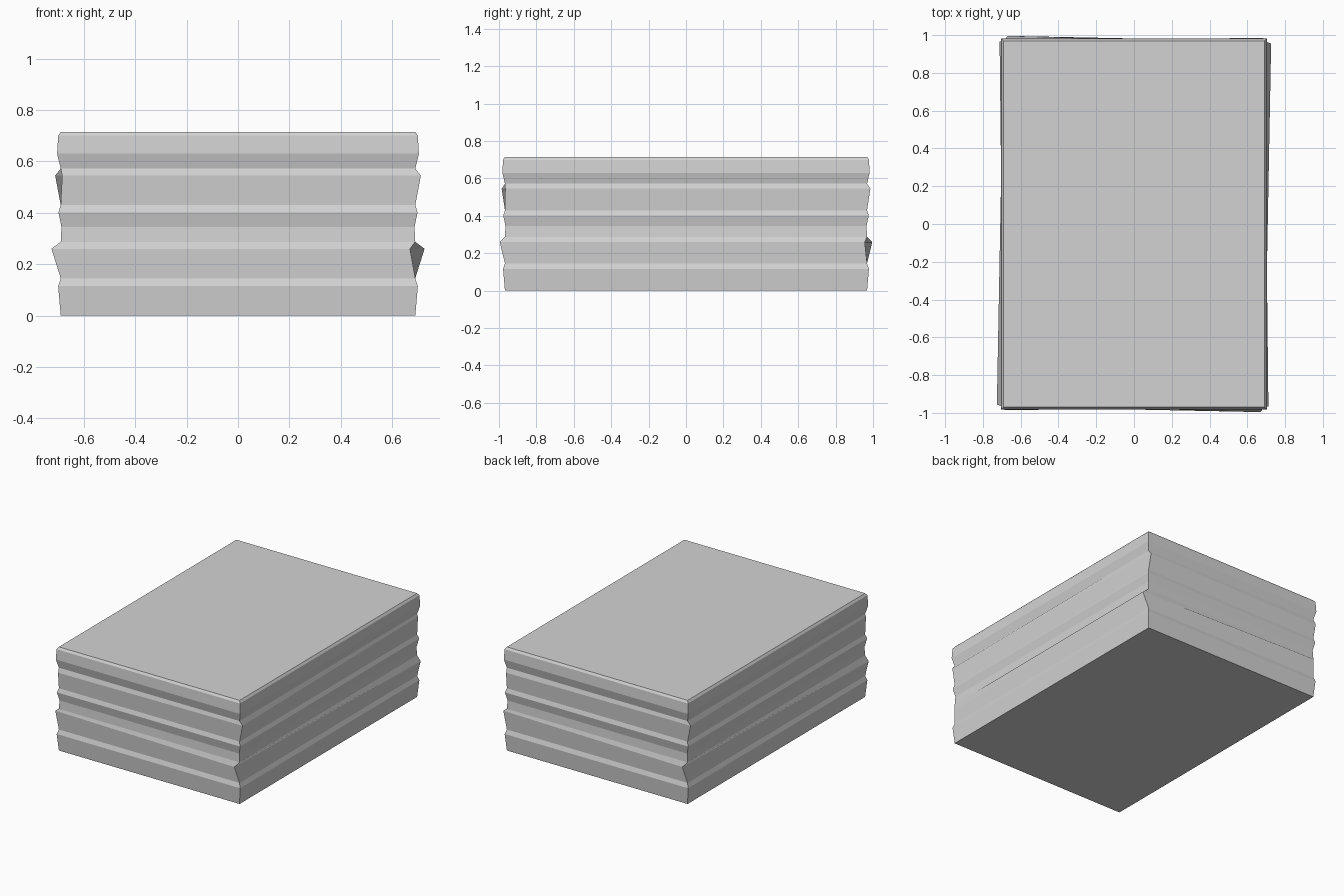
import bpy
import bmesh
from mathutils import Matrix, Vector

cube = bpy.data.objects.get("Cube")
if cube:
    bpy.data.objects.remove(cube, do_unlink=True)

# Plain grey material
grey = bpy.data.materials.new("light_grey")
grey.use_nodes = True
colour = (0.65, 0.65, 0.65, 1)
grey.diffuse_color = colour
grey.node_tree.nodes["Principled BSDF"].inputs["Base Color"].default_value = colour

# Stack outline: height, outward bulge, twist about z in radians
HALF_X, HALF_Y = 0.69, 0.968
LEVELS = [
    (0.0, 0.0, 0), (0.115, 0.01, 0),
    (0.145, 0.0, 0), (0.26, 0.008, -0.029),
    (0.287, 0.0, 0), (0.345, -0.003, 0), (0.402, 0.009, 0),
    (0.43, 0.0, 0), (0.545, 0.008, 0.014),
    (0.572, 0.0, 0), (0.63, 0.014, 0), (0.70, 0.01, 0), (0.715, 0.0, 0),
]
CORNERS = [(-1, -1), (1, -1), (1, 1), (-1, 1)]


def add_ring(bm, z, bulge, twist):
    turn = Matrix.Rotation(twist, 3, "Z")
    return [bm.verts.new(turn @ Vector((sx * (HALF_X + bulge), sy * (HALF_Y + bulge), z)))
            for sx, sy in CORNERS]


# Layered stack, lofted ring by ring
bm = bmesh.new()
rings = [add_ring(bm, *level) for level in LEVELS]
for low, high in zip(rings, rings[1:]):
    for i in range(4):
        j = (i + 1) % 4
        bm.faces.new((low[i], low[j], high[j], high[i]))
bm.faces.new(rings[0][::-1])
bm.faces.new(rings[-1])
bmesh.ops.recalc_face_normals(bm, faces=bm.faces)

mesh = bpy.data.meshes.new("layered_stack")
bm.to_mesh(mesh)
bm.free()
mesh.materials.append(grey)
stack = bpy.data.objects.new("layered_stack", mesh)
bpy.context.collection.objects.link(stack)
